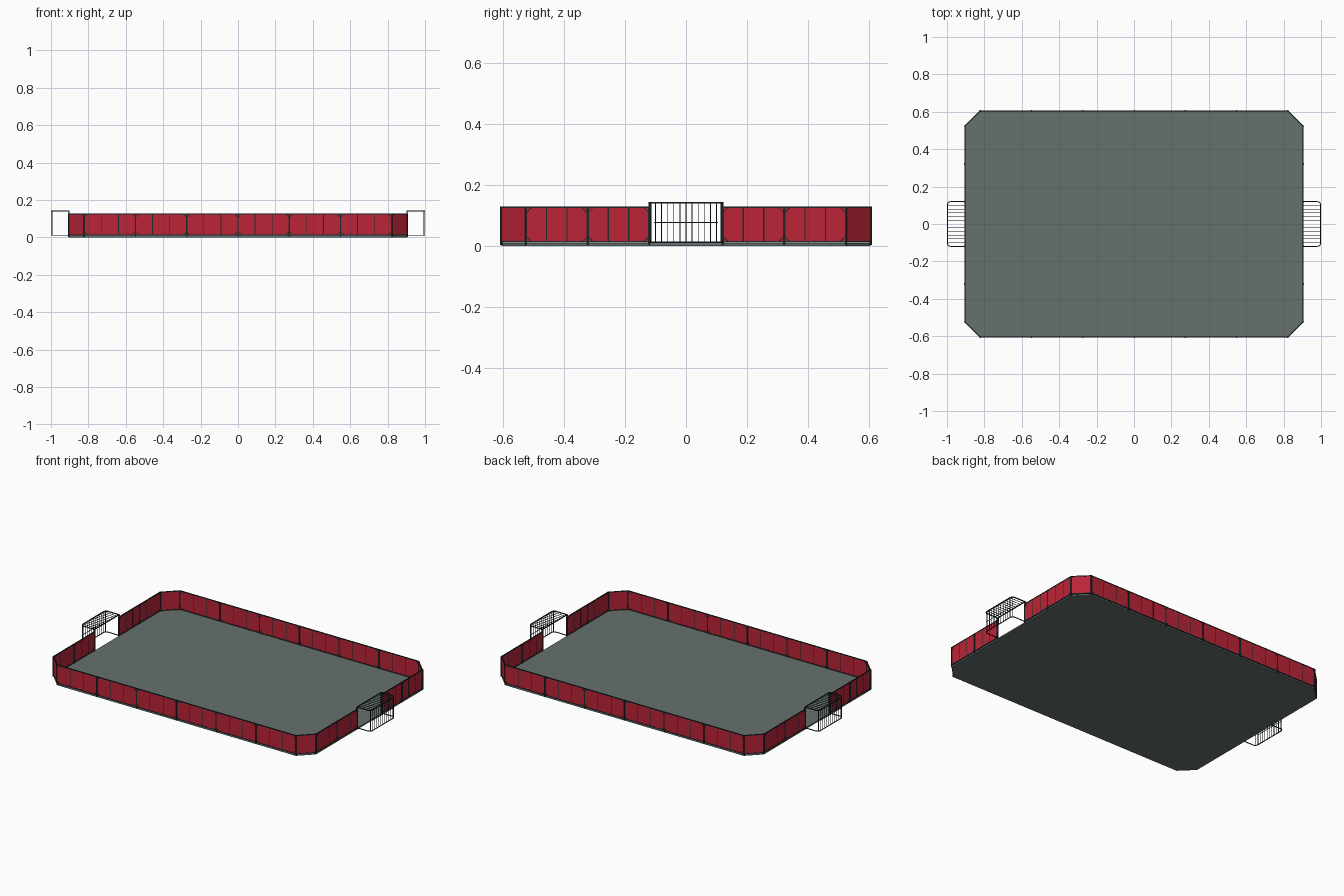
import bpy, bmesh
from mathutils import Vector

if "Cube" in bpy.data.objects:
    bpy.data.objects.remove(bpy.data.objects["Cube"])


def material(name, rgb):
    m = bpy.data.materials.new(name)
    m.diffuse_color = (*rgb, 1)
    m.use_nodes = True
    m.node_tree.nodes["Principled BSDF"].inputs["Base Color"].default_value = m.diffuse_color
    return m


RED = material("panel red", (0.50, 0.018, 0.040))
GREY = material("floor grey", (0.135, 0.165, 0.155))
DARK = material("frame dark", (0.012, 0.022, 0.025))


def finish(bm, name, mat):
    bmesh.ops.recalc_face_normals(bm, faces=bm.faces)
    me = bpy.data.meshes.new(name)
    bm.to_mesh(me)
    bm.free()
    me.materials.append(mat)
    ob = bpy.data.objects.new(name, me)
    bpy.context.collection.objects.link(ob)


def bar(bm, a, b, w, h=None):
    """Rectangular bar from a to b: w across horizontally, h the other way."""
    a, b = Vector(a), Vector(b)
    d = (b - a).normalized()
    side = d.cross(Vector((0, 0, 1)))
    side = side.normalized() if side.length > 1e-4 else Vector((1, 0, 0))
    up = side.cross(d).normalized()
    h = h or w
    rings = [[bm.verts.new(p + side * (s * w / 2) + up * (t * h / 2))
              for s, t in ((-1, -1), (1, -1), (1, 1), (-1, 1))] for p in (a, b)]
    for i in range(4):
        j = (i + 1) % 4
        bm.faces.new((rings[0][i], rings[0][j], rings[1][j], rings[1][i]))
    bm.faces.new(rings[0])
    bm.faces.new(rings[1])


X, Y, CX, CY = 0.904, 0.605, 0.822, 0.524   # half sizes and chamfer starts
Z0, Z1 = 0.012, 0.127                       # wall bottom and top
GOAL = 0.12                                 # half width of goal opening

# Floor slab with cut corners
bm = bmesh.new()
outline = [(CX, -Y), (X, -CY), (X, CY), (CX, Y), (-CX, Y), (-X, CY), (-X, -CY), (-CX, -Y)]
low = [bm.verts.new((x, y, 0)) for x, y in outline]
top = bm.faces.new(low)
ext = bmesh.ops.extrude_face_region(bm, geom=[top])
for v in ext["geom"]:
    if isinstance(v, bmesh.types.BMVert):
        v.co.z = 0.009
finish(bm, "floor", GREY)

# Wall runs: start, end, bays, panels per bay
runs = []
for s in (-1, 1):
    runs.append(((-CX, s * Y), (CX, s * Y), 6, 3))
    for t in (-1, 1):
        runs.append(((s * X, t * CY), (s * X, t * GOAL), 2, 3))
        runs.append(((s * CX, t * Y), (s * X, t * CY), 1, 1))

panels, rails, posts, seams, braces = (bmesh.new() for _ in range(5))
for a, b, bays, split in runs:
    a, b = Vector((*a, 0)), Vector((*b, 0))
    d = (b - a).normalized()

    def at(p, z):
        return (p.x, p.y, z)

    zm = (Z0 + Z1) / 2
    bar(panels, at(a, zm), at(b, zm), 0.003, Z1 - Z0)
    for z in (Z0 + 0.001, Z1 - 0.001):
        bar(rails, at(a, z), at(b, z), 0.006, 0.005)
    for i in range(bays + 1):
        p = a.lerp(b, i / bays)
        bar(posts, at(p, 0.003), at(p, Z1 + 0.001), 0.0075)
        # Small diagonal corner braces beside each post
        if split > 1:
            for k in (-1, 1):
                if (i == 0 and k < 0) or (i == bays and k > 0):
                    continue
                q = p + d * (k * 0.018)
                bar(braces, at(p, Z1 - 0.020), at(q, Z1 - 0.002), 0.005, 0.003)
                bar(braces, at(p, Z0 + 0.020), at(q, Z0 + 0.002), 0.005, 0.003)
    # Thin seams between panels
    for i in range(bays * split):
        if i % split:
            p = a.lerp(b, i / (bays * split))
            bar(seams, at(p, Z0), at(p, Z1), 0.0036)
finish(panels, "wall_panels", RED)
finish(rails, "wall_rails", DARK)
finish(posts, "wall_posts", DARK)
finish(seams, "panel_seams", DARK)
finish(braces, "corner_braces", DARK)

# Goal cages: rounded frames, back bars and roof bars
B, R, GT, GB = 0.998, 0.016, 0.141, 0.012
for s, name in ((-1, "left_goal"), (1, "right_goal")):
    bm = bmesh.new()
    k = R * 0.3
    path = [(X, -GOAL), (B - R, -GOAL), (B - k, -GOAL + k), (B, -GOAL + R),
            (B, GOAL - R), (B - k, GOAL - k), (B - R, GOAL), (X, GOAL)]
    for z, w in ((GB, 0.004), (GT, 0.005)):
        for p, q in zip(path, path[1:]):
            bar(bm, (s * p[0], p[1], z), (s * q[0], q[1], z), w)
    bar(bm, (s * X, -GOAL, GT), (s * X, GOAL, GT), 0.005)
    bar(bm, (s * B, -GOAL + R, 0.076), (s * B, GOAL - R, 0.076), 0.0025)
    for t in (-1, 1):
        bar(bm, (s * X, t * GOAL, GB), (s * X, t * GOAL, GT), 0.006)
        bar(bm, (s * (B - k), t * (GOAL - k), GB), (s * (B - k), t * (GOAL - k), GT), 0.003)
    n = 12
    for i in range(1, n):
        y = -GOAL + 2 * GOAL * i / n
        bar(bm, (s * B, y, GB), (s * B, y, GT), 0.0025)
        bar(bm, (s * X, y, GT), (s * B, y, GT), 0.0025)
    finish(bm, name, DARK)
